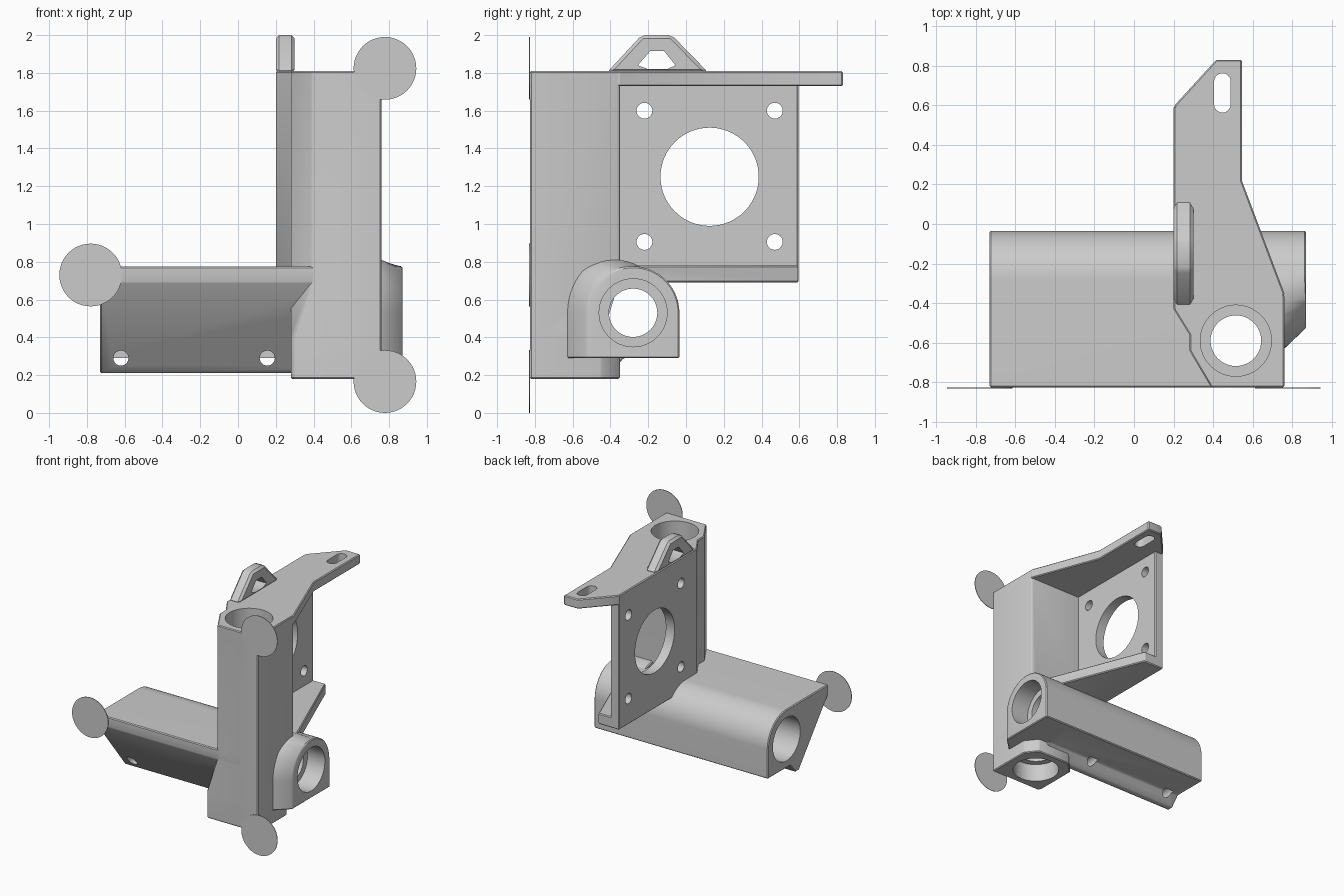
import bpy, bmesh, math
from mathutils import Vector

cube = bpy.data.objects.get("Cube")
if cube:
    bpy.data.objects.remove(cube, do_unlink=True)

grey = bpy.data.materials.new("plain grey")
grey.use_nodes = True
grey.diffuse_color = (0.6, 0.6, 0.6, 1)
grey.node_tree.nodes["Principled BSDF"].inputs["Base Color"].default_value = (0.6, 0.6, 0.6, 1)

PLACE = {
    "x": lambda u, v, w: Vector((w, u, v)),
    "y": lambda u, v, w: Vector((u, w, v)),
    "z": lambda u, v, w: Vector((u, v, w)),
}
parts = []


def loft(name, axis, rings, bevel=0.0, cutters=()):
    """Bridge equal-length outlines placed along an axis, then cut holes."""
    bm = bmesh.new()
    loops = [[bm.verts.new(PLACE[axis](u, v, w)) for u, v in pts] for w, pts in rings]
    for a, b in zip(loops, loops[1:]):
        for i in range(len(a)):
            j = (i + 1) % len(a)
            bm.faces.new((a[i], a[j], b[j], b[i]))
    bm.faces.new(loops[0])
    bm.faces.new(loops[-1])
    bmesh.ops.recalc_face_normals(bm, faces=bm.faces)
    mesh = bpy.data.meshes.new(name)
    bm.to_mesh(mesh)
    bm.free()
    obj = bpy.data.objects.new(name, mesh)
    bpy.context.collection.objects.link(obj)
    if bevel:
        mod = obj.modifiers.new("edge", "BEVEL")
        mod.width = bevel
        mod.segments = 1
        mod.limit_method = "ANGLE"
        mod.angle_limit = math.radians(35)
    for cutter in cutters:
        mod = obj.modifiers.new("hole", "BOOLEAN")
        mod.operation = "DIFFERENCE"
        mod.solver = "EXACT"
        mod.object = cutter
    parts.append(obj)
    return obj


def prism(name, axis, pts, lo, hi, bevel=0.0, cutters=()):
    return loft(name, axis, [(lo, pts), (hi, pts)], bevel, cutters)


def arc(cu, cv, r, start=0, end=360, steps=48):
    """Points on an arc; a full circle omits the repeated end point."""
    count = steps if end - start == 360 else steps + 1
    angles = [math.radians(start + (end - start) * i / steps) for i in range(count)]
    return [(cu + r * math.cos(a), cv + r * math.sin(a)) for a in angles]


cutter_list = []


def cut(axis, pts, lo, hi):
    obj = prism("cutter", axis, pts, lo, hi)
    parts.remove(obj)
    obj.hide_render = True
    cutter_list.append(obj)
    return obj


# Rod bores with wider bearing pockets at each end
upright = (0.515, -0.59)
level = (-0.28, 0.53)
bores = []
for axis, centre, ends in (("z", upright, (0.1, 0.33, 1.25, 1.9)),
                           ("x", level, (-0.8, -0.15, 0.71, 0.95))):
    bores.append(cut(axis, arc(*centre, 0.128), ends[0] - 0.1, ends[3] + 0.1))
    bores.append(cut(axis, arc(*centre, 0.18), ends[0], ends[1]))
    bores.append(cut(axis, arc(*centre, 0.18), ends[2], ends[3]))

# Upright column: square at the foot, cut back on one side above
foot = [(0.28, -0.45), (0.28, -0.56), (0.28, -0.80), (0.30, -0.826),
        (0.76, -0.826), (0.76, -0.45), (0.68, -0.35), (0.38, -0.35)]
shaft = [(0.20, -0.43), (0.28, -0.56), (0.28, -0.64), (0.39, -0.826),
         (0.76, -0.826), (0.76, -0.36), (0.75, -0.35), (0.20, -0.35)]
loft("column", "z", [(0.18, foot), (0.40, foot), (0.69, shaft), (1.81, shaft)],
     0.007, bores)

# Cross tube with overhanging wedge
section = [(-0.035, 0.29)] + arc(*level, 0.245, 0, 90, 24)
section += [(-0.826, 0.775), (-0.826, 0.69), (-0.445, 0.21), (-0.40, 0.21), (-0.33, 0.29)]
tie_holes = [cut("y", arc(x, 0.29, 0.04, steps=24), -0.7, -0.3) for x in (-0.62, 0.155)]
prism("cross_tube", "x", section, -0.73, 0.6, 0.007, bores + tie_holes)

# End boss, flaring where it meets the column
rim, flare = [(-0.035, 0.29)], [(-0.035, 0.29)]
for i in range(33):
    deg = 180 * i / 32
    grow = 0.105 * min(1, max(0, (deg - 80) / 60))
    rim += arc(*level, 0.245, deg, deg + 1, 1)[:1]
    flare += arc(*level, 0.245 + grow, deg, deg + 1, 1)[:1]
rim.append((-0.525, 0.29))
flare.append((-0.63, 0.29))
loft("end_boss", "x", [(0.55, flare), (0.76, flare), (0.87, rim)], 0.007, bores)

# Motor plate with a pilot hole and four screw holes
holes = [cut("x", arc(0.125, 1.25, 0.26, steps=64), 0.1, 0.4)]
for y in (-0.22, 0.47):
    for z in (0.905, 1.60):
        holes.append(cut("x", arc(y, z, 0.042, steps=24), 0.1, 0.4))
prism("motor_plate", "x", [(-0.42, 0.69), (0.595, 0.69), (0.595, 1.81), (-0.42, 1.81)],
      0.20, 0.28, 0.007, holes)

# Flanges above and below the motor
slot = cut("z", arc(0.447, 0.72, 0.042, 0, 180, 12) + arc(0.447, 0.605, 0.042, 180, 360 - 1e-3, 12),
           1.6, 1.9)
prism("top_flange", "z",
      [(0.20, -0.38), (0.755, -0.38), (0.76, -0.35), (0.545, 0.22), (0.545, 0.83),
       (0.415, 0.83), (0.205, 0.60)], 1.73, 1.81, 0.007, [slot])
prism("lower_flange", "z", [(0.20, -0.38), (0.755, -0.38), (0.76, -0.35), (0.39, 0.595), (0.20, 0.595)],
      0.69, 0.78, 0.007, bores[3:])

# Belt loop on the top
window = cut("x", [(-0.20, 1.82), (-0.255, 1.84), (-0.19, 1.915), (-0.115, 1.915),
                   (-0.055, 1.84), (-0.10, 1.82)], 0.1, 0.4)
prism("belt_loop", "x", [(-0.42, 1.80), (-0.235, 2.0), (-0.075, 2.0), (0.12, 1.80)],
      0.20, 0.30, 0.018, [window])

# Thin corner pads on the front plane
for name, x, z in (("upper_pad", 0.778, 1.824), ("lower_pad", 0.778, 0.166),
                   ("side_pad", -0.78, 0.73)):
    prism(name, "y", arc(x, z, 0.166), -0.831, -0.826)

# Bake the holes and bevels, then remove the cutters
bpy.context.view_layer.update()
graph = bpy.context.evaluated_depsgraph_get()
baked = [bpy.data.meshes.new_from_object(obj.evaluated_get(graph)) for obj in parts]
for obj, mesh in zip(parts, baked):
    obj.modifiers.clear()
    obj.data = mesh
    mesh.materials.clear()
    mesh.materials.append(grey)
for obj in cutter_list:
    bpy.data.objects.remove(obj, do_unlink=True)

# Smooth the round surfaces, keep the edges sharp
bpy.ops.object.select_all(action="DESELECT")
for obj in parts:
    obj.select_set(True)
bpy.context.view_layer.objects.active = parts[0]
bpy.ops.object.shade_smooth_by_angle(angle=math.radians(30))
